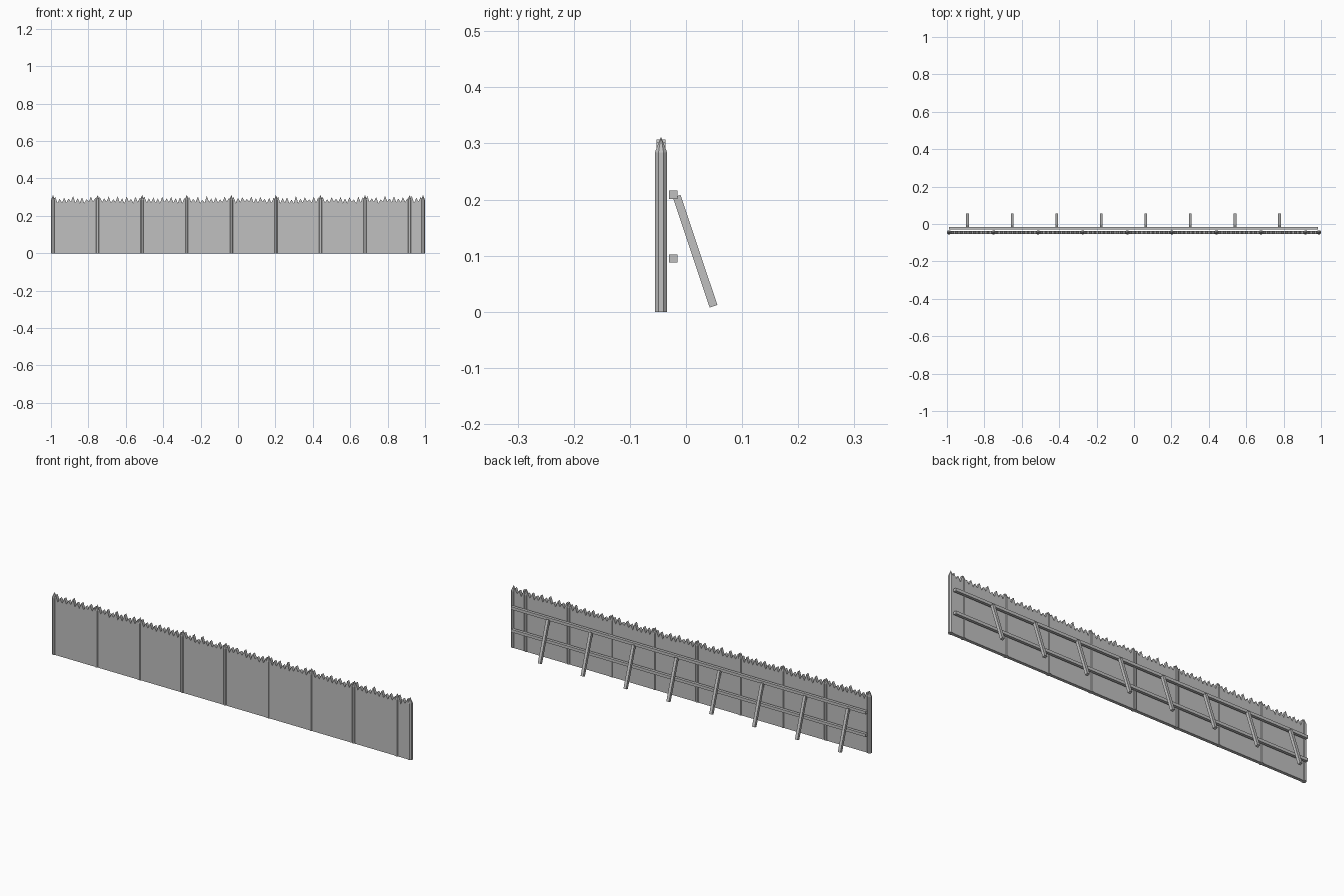
import bpy, bmesh, math, random
from mathutils import Vector

if "Cube" in bpy.data.objects:
    bpy.data.objects.remove(bpy.data.objects["Cube"])

random.seed(4)
grey = bpy.data.materials.new("weathered grey")
grey.diffuse_color = (0.53, 0.53, 0.53, 1)
grey.use_nodes = True
grey.node_tree.nodes["Principled BSDF"].inputs["Base Color"].default_value = grey.diffuse_color

WALL_Y = -0.0445
STEP = 0.02383
BAY = STEP * 10
X0 = -0.989


def finish(bm, name):
    bmesh.ops.recalc_face_normals(bm, faces=bm.faces)
    me = bpy.data.meshes.new(name)
    bm.to_mesh(me)
    bm.free()
    me.materials.append(grey)
    ob = bpy.data.objects.new(name, me)
    bpy.context.collection.objects.link(ob)
    return ob


def box(name, x, y, z):
    bm = bmesh.new()
    bmesh.ops.create_cube(bm, size=1)
    for v in bm.verts:
        v.co = Vector([r[0] if c < 0 else r[1] for c, r in zip(v.co, (x, y, z))])
    return finish(bm, name)


# flat panel with a jagged row of pointed plank tops
bm = bmesh.new()
n = 83
heights = [0.303, 0.292, 0.300, 0.289, 0.304, 0.294, 0.301, 0.290, 0.299, 0.295]
outline = [(X0 + n * STEP, 0), (X0, 0), (X0, 0.272)]
for i in range(n):
    outline.append((X0 + (i + 0.5) * STEP, heights[i % 10] + random.uniform(-0.003, 0.004)))
    outline.append((X0 + (i + 1) * STEP, 0.272 + random.uniform(-0.005, 0.005)))
face = bm.faces.new([bm.verts.new((x, WALL_Y - 0.0078, z)) for x, z in outline])
ext = bmesh.ops.extrude_face_region(bm, geom=[face])
bmesh.ops.translate(bm, vec=(0, 0.0156, 0),
                    verts=[g for g in ext["geom"] if isinstance(g, bmesh.types.BMVert)])
bmesh.ops.triangulate(bm, faces=[f for f in bm.faces if len(f.verts) > 4])
finish(bm, "plank_panel")

# octagonal pointed posts
for k, x in enumerate([X0 + i * BAY for i in range(9)] + [0.989]):
    bm = bmesh.new()
    rings = []
    for z in (0, 0.284):
        rings.append([bm.verts.new((x + 0.0119 * math.cos((a + .5) * math.pi / 4),
                                    WALL_Y + 0.0119 * math.sin((a + .5) * math.pi / 4), z))
                      for a in range(8)])
    tip = bm.verts.new((x, WALL_Y, 0.312))
    bm.faces.new(rings[0])
    for a in range(8):
        b = (a + 1) % 8
        bm.faces.new((rings[0][a], rings[0][b], rings[1][b], rings[1][a]))
        bm.faces.new((rings[1][a], rings[1][b], tip))
    finish(bm, f"post_{k}")

# two horizontal rails behind the wall
box("upper_rail", (-0.988, 0.985), (-0.030, -0.0155), (0.2015, 0.216))
box("lower_rail", (-0.988, 0.985), (-0.030, -0.0155), (0.088, 0.1025))

# slanted braces leaning on the upper rail
top, bottom = Vector((0, -0.0165, 0.206)), Vector((0, 0.049, 0.010))
d = top - bottom
for k in range(8):
    h = d.length / 2
    ob = box(f"brace_{k}", (-0.0072, 0.0072), (-0.0072, 0.0072), (-h, h))
    ob.rotation_euler.x = math.atan2(-d.y, d.z)
    ob.location = (top + bottom) / 2 + Vector((-0.890 + k * BAY, 0, 0))
